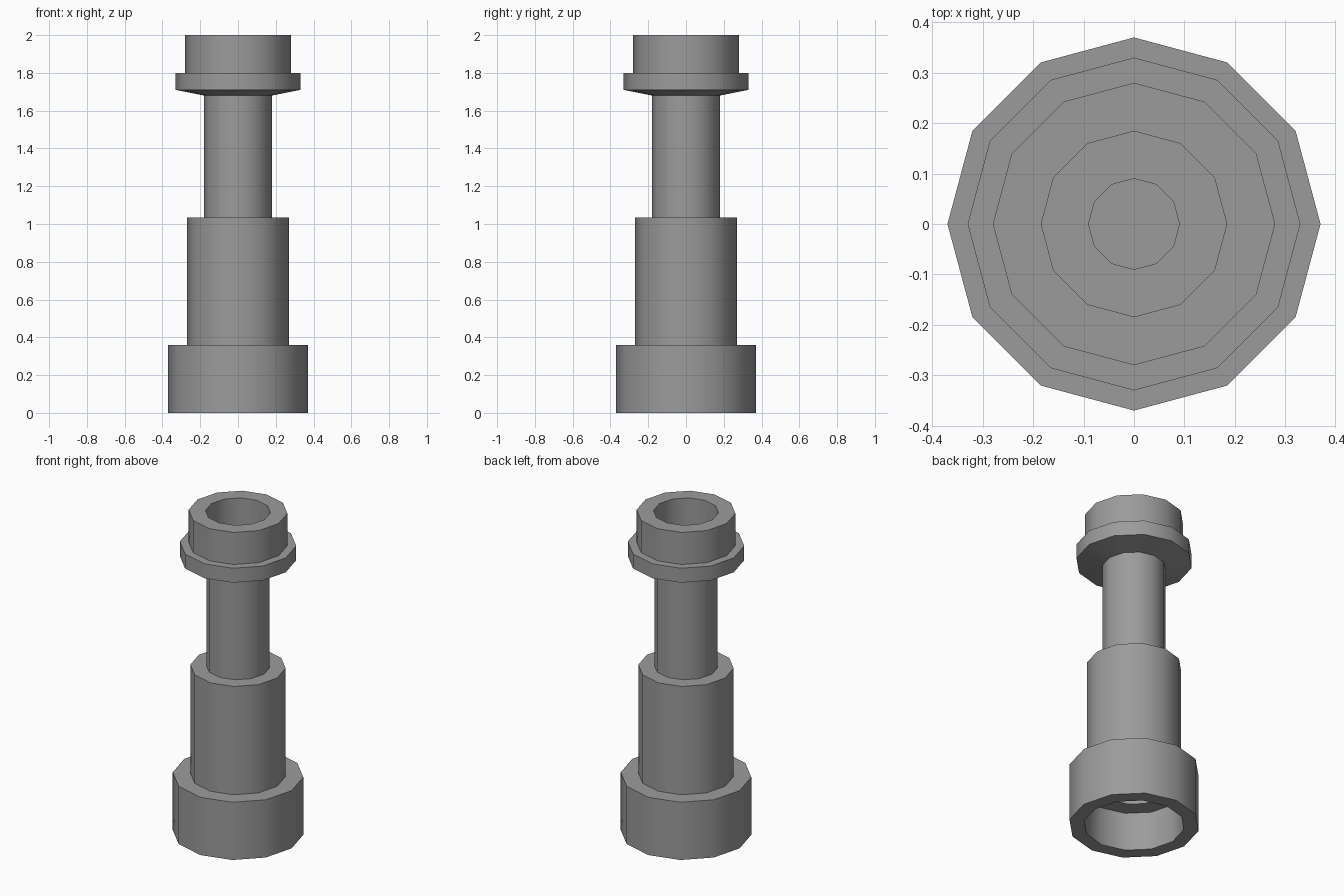
import bpy
import bmesh
import math

SIDES = 12

cube = bpy.data.objects.get("Cube")
if cube:
    bpy.data.objects.remove(cube, do_unlink=True)

# One plain grey for every part
grey = bpy.data.materials.new("plain_grey")
grey.use_nodes = True
colour = (0.33, 0.33, 0.33, 1)
grey.diffuse_color = colour
grey.node_tree.nodes["Principled BSDF"].inputs["Base Color"].default_value = colour


def lathe(name, *profiles):
    """Spin (radius, height) profiles; a radius of zero closes with a flat cap."""
    bm = bmesh.new()
    for profile in profiles:
        rings = []
        for r, z in profile:
            if r == 0:
                continue
            rings.append([bm.verts.new((r * math.cos(math.tau * i / SIDES),
                                        r * math.sin(math.tau * i / SIDES), z))
                          for i in range(SIDES)])
        for low, high in zip(rings, rings[1:]):
            for i in range(SIDES):
                j = (i + 1) % SIDES
                bm.faces.new((low[i], low[j], high[j], high[i]))
        if profile[0][0] == 0:
            bm.faces.new(rings[0][::-1])
        if profile[-1][0] == 0:
            bm.faces.new(rings[-1])
    mesh = bpy.data.meshes.new(name)
    bm.to_mesh(mesh)
    bm.free()
    mesh.materials.append(grey)
    obj = bpy.data.objects.new(name, mesh)
    bpy.context.collection.objects.link(obj)
    bpy.ops.object.select_all(action="DESELECT")
    obj.select_set(True)
    bpy.context.view_layer.objects.active = obj
    bpy.ops.object.shade_smooth_by_angle(angle=math.radians(40))
    return obj


BASE_TOP, MAIN_TOP, NECK_TOP = 0.36, 1.035, 1.68
LEDGE, SEAT = 0.24, 1.76      # shelves inside the two open ends

# Wide hollow foot
lathe("base_barrel",
      [(0.18, LEDGE), (0.285, LEDGE), (0.285, 0), (0.37, 0),
       (0.37, BASE_TOP), (0.27, BASE_TOP)])

# Middle tube with its closed bore
lathe("main_tube",
      [(0, 0.95), (0.18, 0.95), (0.18, LEDGE)],
      [(0.27, BASE_TOP), (0.27, MAIN_TOP), (0.18, MAIN_TOP)])

# Slim tube with its narrow bore
lathe("neck_tube",
      [(0.18, MAIN_TOP), (0.18, NECK_TOP)],
      [(0.09, SEAT), (0.09, 1.1), (0, 1.1)])

# Flanged cup at the top
lathe("eyepiece",
      [(0.18, NECK_TOP), (0.33, 1.71), (0.33, 1.8), (0.28, 1.8),
       (0.28, 2), (0.184, 2), (0.184, SEAT), (0.09, SEAT)])
